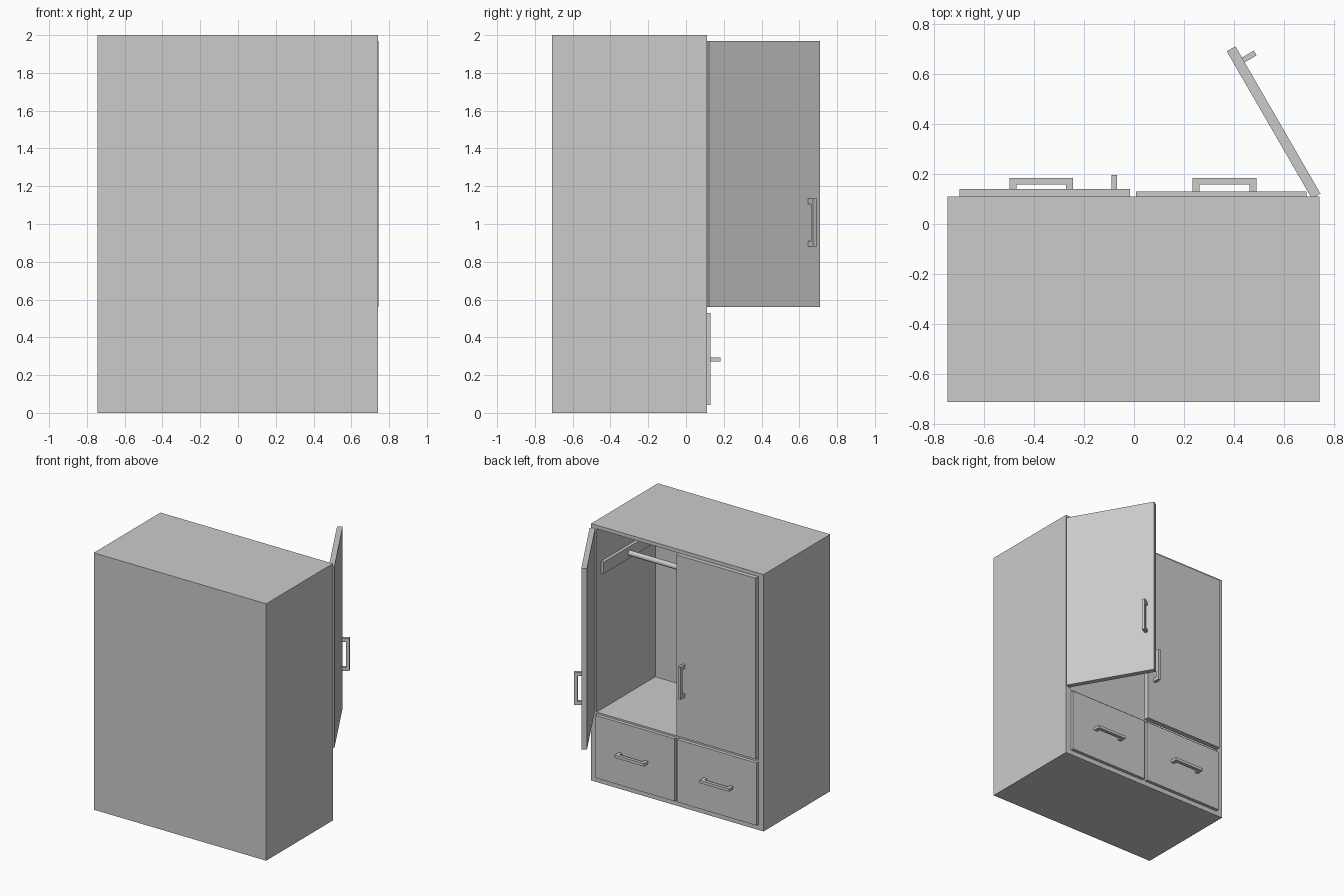
import bpy, bmesh, math
from mathutils import Matrix, Vector

if "Cube" in bpy.data.objects:
    bpy.data.objects.remove(bpy.data.objects["Cube"])


def add_box(bm, x, y, z):
    size = Vector((x[1] - x[0], y[1] - y[0], z[1] - z[0]))
    mid = Vector((x[0] + x[1], y[0] + y[1], z[0] + z[1])) / 2
    bmesh.ops.create_cube(bm, size=1, matrix=Matrix.Translation(mid) @ Matrix.Diagonal((*size, 1)))


def finish(bm, name):
    bmesh.ops.recalc_face_normals(bm, faces=bm.faces)
    me = bpy.data.meshes.new(name)
    bm.to_mesh(me)
    bm.free()
    ob = bpy.data.objects.new(name, me)
    bpy.context.collection.objects.link(ob)
    return ob


def boxes(name, *dims):
    bm = bmesh.new()
    for d in dims:
        add_box(bm, *d)
    return finish(bm, name)


def handle(name, upright=False):
    """U-shaped pull, centred on its length, standing out along +y."""
    h, leg, out, inner, w = 0.127, 0.028, 0.055, 0.03, 0.011
    pts = [(-h, 0), (-h, out), (h, out), (h, 0), (h - leg, 0),
           (h - leg, inner), (leg - h, inner), (leg - h, 0)]
    bm = bmesh.new()
    face = bm.faces.new([bm.verts.new((x, y, -w)) for x, y in pts])
    ext = bmesh.ops.extrude_face_region(bm, geom=[face])
    bmesh.ops.translate(bm, vec=(0, 0, 2 * w), verts=[v for v in ext['geom'] if isinstance(v, bmesh.types.BMVert)])
    if upright:
        bmesh.ops.rotate(bm, matrix=Matrix.Rotation(math.pi / 2, 3, 'Y'), verts=bm.verts)
    return finish(bm, name)


X0, X1, Y0, Y1 = -0.745, 0.74, -0.71, 0.11
BACK = -0.61

# carcass: one block with the hanging space and two drawer bays cut out
carcass = boxes("carcass", ((X0, X1), (Y0, Y1), (0, 2)))
bays = boxes("bay_cutter",
             ((-0.70, 0.692), (BACK, 0.3), (0.545, 1.972)),
             ((-0.70, -0.012), (BACK, 0.3), (0.037, 0.532)),
             ((0.005, 0.692), (BACK, 0.3), (0.037, 0.532)))
bays.hide_render = True
bays.hide_viewport = True
cut = carcass.modifiers.new("bays", 'BOOLEAN')
cut.operation = 'DIFFERENCE'
cut.solver = 'EXACT'
cut.object = bays

# doors: panel hinged on its outer front corner, with an upright pull
panel = ((-0.68, 0), (-0.04, 0), (0.56, 1.97))
door = boxes("open_door", panel)
pull = handle("open_door_handle", True)
pull.location = (-0.617, 0, 1.008)
pull.parent = door
door.location = (0.745, 0.121, 0)
door.rotation_euler.z = math.radians(-60)

boxes("closed_door", ((-0.697, -0.015), (0.10, 0.14), (0.56, 1.97)))
handle("closed_door_handle", True).location = (-0.079, 0.14, 1.008)

# drawers: front, open tray behind, horizontal pull
for side, a, b in (("left", -0.697, -0.015), ("right", 0.008, 0.689)):
    t = 0.015
    l, r = a + 0.01, b - 0.01
    boxes(side + "_drawer",
          ((a, b), (0.09, 0.13), (0.041, 0.528)),
          ((l, r), (-0.58, 0.09), (0.05, 0.065)),
          ((l, l + t), (-0.58, 0.09), (0.065, 0.48)),
          ((r - t, r), (-0.58, 0.09), (0.065, 0.48)),
          ((l + t, r - t), (-0.58, -0.565), (0.065, 0.48)))
    handle(side + "_drawer_handle").location = ((a + b) / 2 + (0.013 if b > 0 else -0.015), 0.128, 0.282)

# hanging rail on two wall battens
for side, a, b in (("left", -0.70, -0.675), ("right", 0.667, 0.692)):
    boxes(side + "_rail_batten", ((a, b), (BACK, 0.06), (1.61, 1.70)))
bpy.ops.mesh.primitive_cylinder_add(vertices=24, radius=0.02, depth=1.344, location=(-0.004, -0.26, 1.65),
                                    rotation=(0, math.pi / 2, 0))
bpy.context.object.name = "hanging_rail"
bpy.ops.object.shade_smooth_by_angle()
